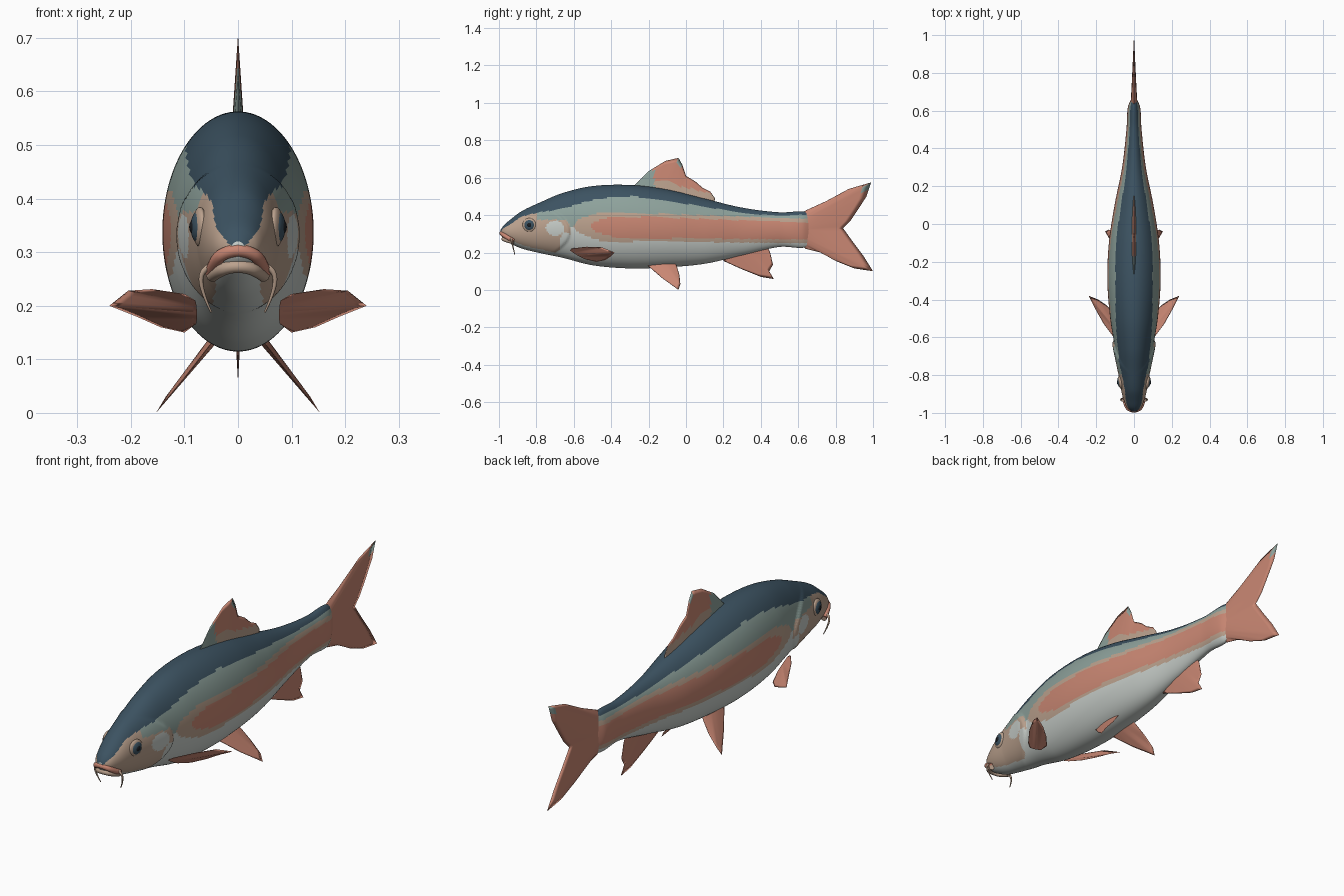
import bpy, bmesh, math
from mathutils import Vector

if "Cube" in bpy.data.objects:
    bpy.data.objects.remove(bpy.data.objects["Cube"], do_unlink=True)

# Flat colours
COLOURS = {
    "slate_blue": (.045, .085, .12),
    "grey_green": (.27, .36, .33),
    "tan": (.50, .36, .27),
    "salmon": (.58, .24, .17),
    "pale_grey": (.58, .62, .59),
    "black": (.01, .012, .015),
}
NAMES = list(COLOURS)
BLUE, GREEN, TAN, SALMON, PALE, BLACK = range(len(NAMES))
MATERIALS = []
for name, rgb in COLOURS.items():
    mat = bpy.data.materials.new(name)
    mat.use_nodes = True
    mat.diffuse_color = (*rgb, 1)
    bsdf = mat.node_tree.nodes["Principled BSDF"]
    bsdf.inputs["Base Color"].default_value = (*rgb, 1)
    bsdf.inputs["Roughness"].default_value = .6
    MATERIALS.append(mat)


def finish(bm, name, rule):
    """Turn a bmesh into a smooth object, coloured by a rule on face centres."""
    bmesh.ops.recalc_face_normals(bm, faces=bm.faces)
    for face in bm.faces:
        face.smooth = True
        face.material_index = rule(face.calc_center_median())
    mesh = bpy.data.meshes.new(name)
    bm.to_mesh(mesh)
    bm.free()
    for mat in MATERIALS:
        mesh.materials.append(mat)
    obj = bpy.data.objects.new(name, mesh)
    bpy.context.collection.objects.link(obj)
    return obj


# Body stations: y, bottom, top, half width, lower edge of the dark back
STATIONS = [
    (-.992, .295, .32, .012, .31),
    (-.975, .275, .345, .035, .33),
    (-.94, .25, .375, .052, .35),
    (-.88, .222, .42, .068, .39),
    (-.78, .197, .468, .083, .415),
    (-.66, .172, .518, .10, .435),
    (-.5, .132, .555, .126, .48),
    (-.3, .115, .561, .141, .50),
    (-.1, .121, .537, .133, .475),
    (.1, .14, .488, .103, .445),
    (.3, .185, .44, .063, .412),
    (.5, .23, .415, .04, .398),
    (.62, .225, .42, .032, .402),
    (.67, .24, .41, .01, .40),
]


def slope(i, k):
    a, b = STATIONS[max(i - 1, 0)], STATIONS[min(i + 1, len(STATIONS) - 1)]
    return (b[k] - a[k]) / (b[0] - a[0])


def station(y):
    """Smooth interpolation of the body table at y."""
    i = 0
    while i < len(STATIONS) - 2 and y > STATIONS[i + 1][0]:
        i += 1
    p, q = STATIONS[i], STATIONS[i + 1]
    d = q[0] - p[0]
    t = min(max((y - p[0]) / d, 0), 1)
    h = t * t * (3 - 2 * t)
    return [p[k] * (1 - h) + q[k] * h
            + d * t * (1 - t) * ((1 - t) * slope(i, k) - t * slope(i + 1, k))
            for k in range(1, 5)]


def clamp(v):
    return min(max(v, 0), 1)


def gill_edge(z):
    return -.615 - 7 * (z - .31) ** 2


def body_colour(c):
    y, z = c.y, c.z
    bottom, top, width, back = station(y)
    if z > back:
        return BLUE
    if y < gill_edge(z):
        # Head: pale cheek patches, green temple, pale throat
        cheek = math.hypot((y + .70) / .05, (z - .33) / .04)
        cover = math.hypot((y + .64) / .035, (z - .25) / .06)
        if cheek < 1 or cover < 1 or z < bottom + .02:
            return PALE
        return GREEN if z > .375 and y > -.8 else TAN
    # Flank stripe with a tan border
    off = abs(z - (.34 - .022 * (y + .5)))
    half = .06 - .013 * (y + .5)
    if off < half * math.sqrt(clamp((y + .51) / .14)):
        return SALMON
    if off < (half + .02) * math.sqrt(clamp((y + .6) / .16)):
        return TAN
    return GREEN if z > .34 else PALE


def build_body(rings=230, sides=112):
    bm = bmesh.new()
    loops = []
    first, last = STATIONS[0][0], STATIONS[-1][0]
    for r in range(rings + 1):
        y = first + (last - first) * r / rings
        bottom, top, width, _ = station(y)
        loop = []
        for s in range(sides):
            a = math.tau * s / sides
            z = (top + bottom) / 2 + (top - bottom) / 2 * math.cos(a)
            # Gill cover swells, then steps in at its edge
            gap = gill_edge(z) - y
            flare = .011 * clamp((y + .82) / .15) * clamp(gap / .012)
            loop.append(bm.verts.new(((width + flare) * math.sin(a), y, z)))
        loops.append(loop)
    for a, b in zip(loops, loops[1:]):
        for s in range(sides):
            n = (s + 1) % sides
            bm.faces.new((a[s], a[n], b[n], b[s]))
    bm.faces.new(loops[0])
    bm.faces.new(loops[-1])
    finish(bm, "body", body_colour)


def resample(points, count):
    """Even samples by index along a polyline."""
    out = []
    for i in range(count + 1):
        f = i / count * (len(points) - 1)
        k = min(int(f), len(points) - 2)
        out.append(Vector(points[k]).lerp(Vector(points[k + 1]), f - k))
    return out


def build_fin(name, base, edge, normal, thick, rule=lambda c: SALMON, side=1):
    """Blade from a base line to an outline, thinning to its rim."""
    cols, rows = 4 * (len(edge) - 1), 8
    roots, rims = resample(base, cols), resample(edge, cols)
    bm = bmesh.new()
    for face_side in (1, -1):
        grid = []
        for i in range(cols + 1):
            bulge = math.sqrt(max(math.sin(math.pi * i / cols), 0))
            line = []
            for j in range(rows + 1):
                s = j / rows
                p = roots[i].lerp(rims[i], s)
                p += Vector(normal).normalized() * face_side * thick * (1 - s) * bulge
                line.append(bm.verts.new((p.x * side, p.y, p.z)))
            grid.append(line)
        for a, b in zip(grid, grid[1:]):
            for j in range(rows):
                bm.faces.new((a[j], a[j + 1], b[j + 1], b[j]))
    bmesh.ops.remove_doubles(bm, verts=bm.verts, dist=.00005)
    finish(bm, name, rule)


def midline(*points):
    return [(0, y, z) for y, z in points]


def dorsal_colour(c):
    height = c.z - station(c.y)[1]
    if c.y < -.17 or (c.z > .66 and c.y > -.05):
        return GREEN
    return TAN if height < .035 else SALMON


def build_tube(name, points, radius, tip, colour):
    """Round strand along a smooth path, tapering to tip."""
    curve = bpy.data.curves.new(name, "CURVE")
    curve.dimensions = "3D"
    curve.bevel_depth = radius
    curve.bevel_resolution = 3
    curve.use_fill_caps = True
    spline = curve.splines.new("NURBS")
    spline.points.add(len(points) - 1)
    spline.order_u = 3
    spline.use_endpoint_u = True
    for i, (dest, p) in enumerate(zip(spline.points, points)):
        dest.co = (*p, 1)
        dest.radius = 1 + (tip - 1) * i / (len(points) - 1)
    curve.materials.append(MATERIALS[colour])
    bpy.context.collection.objects.link(bpy.data.objects.new(name, curve))


def build_eye_layer(name, side, out, radius, depth, colour):
    bm = bmesh.new()
    bmesh.ops.create_uvsphere(bm, u_segments=24, v_segments=16, radius=1)
    obj = finish(bm, name, lambda c: colour)
    obj.scale = (depth, radius, radius)
    obj.rotation_euler.z = -.17 * side
    obj.location = (side * out, -.838, .347)


build_body()

# Fins on the midline
build_fin("dorsal_fin", midline((-.28, .535), (-.05, .50), (.15, .45)),
          midline((-.285, .55), (-.2, .635), (-.11, .69), (-.04, .706), (-.02, .67),
                  (.0, .61), (.05, .58), (.09, .545), (.13, .525), (.155, .49)),
          (1, 0, 0), .014, dorsal_colour)
build_fin("tail_fin", midline((.62, .41), (.62, .235)),
          midline((.64, .425), (.75, .475), (.87, .54), (.99, .575), (.965, .5),
                  (.92, .43), (.88, .37), (.84, .33), (.89, .26), (.95, .18),
                  (1, .1), (.9, .115), (.8, .155), (.72, .2), (.64, .22)),
          (1, 0, 0), .02, lambda c: GREEN if c.z > .5 and c.y > .955 else SALMON)
build_fin("anal_fin", midline((.2, .19), (.43, .24)),
          midline((.2, .155), (.3, .11), (.4, .07), (.47, .058), (.445, .1),
                  (.465, .135), (.45, .2)),
          (1, 0, 0), .009)

# Paired fins, eyes and barbels
for label, side in (("left", 1), ("right", -1)):
    build_fin(label + "_pectoral_fin", [(.08, -.62, .21), (.08, -.54, .165)],
              [(.1, -.61, .222), (.16, -.53, .231), (.205, -.45, .228), (.24, -.38, .2),
               (.19, -.4, .18), (.145, -.43, .16), (.1, -.48, .15)],
              (.5, -.5, .7), .007, side=side)
    build_fin(label + "_pelvic_fin", [(.035, -.2, .15), (.035, -.06, .15)],
              [(.05, -.205, .13), (.1, -.13, .065), (.153, -.04, 0), (.135, -.03, .03),
               (.09, -.035, .08), (.05, -.05, .13)],
              (.78, 0, .62), .009, side=side)
    build_eye_layer(label + "_eye_rim", side, .071, .037, .013, TAN)
    build_eye_layer(label + "_iris", side, .075, .029, .013, BLUE)
    build_eye_layer(label + "_pupil", side, .08, .015, .011, BLACK)
    build_tube(label + "_barbel",
               [(.046 * side, -.935, .275), (.068 * side, -.935, .27),
                (.07 * side, -.925, .23), (.05 * side, -.915, .188)],
               .007, .25, TAN)

# Lips: arches mirrored about the middle
for name, half, colour in (
        ("upper_lip", [(.05, -.922, .262), (.042, -.968, .288), (.015, -.986, .303)], SALMON),
        ("lower_lip", [(.048, -.922, .256), (.036, -.958, .265), (.014, -.975, .273)], TAN)):
    arch = half + [(-x, y, z) for x, y, z in reversed(half)]
    build_tube(name, arch, .012, 1, colour)
